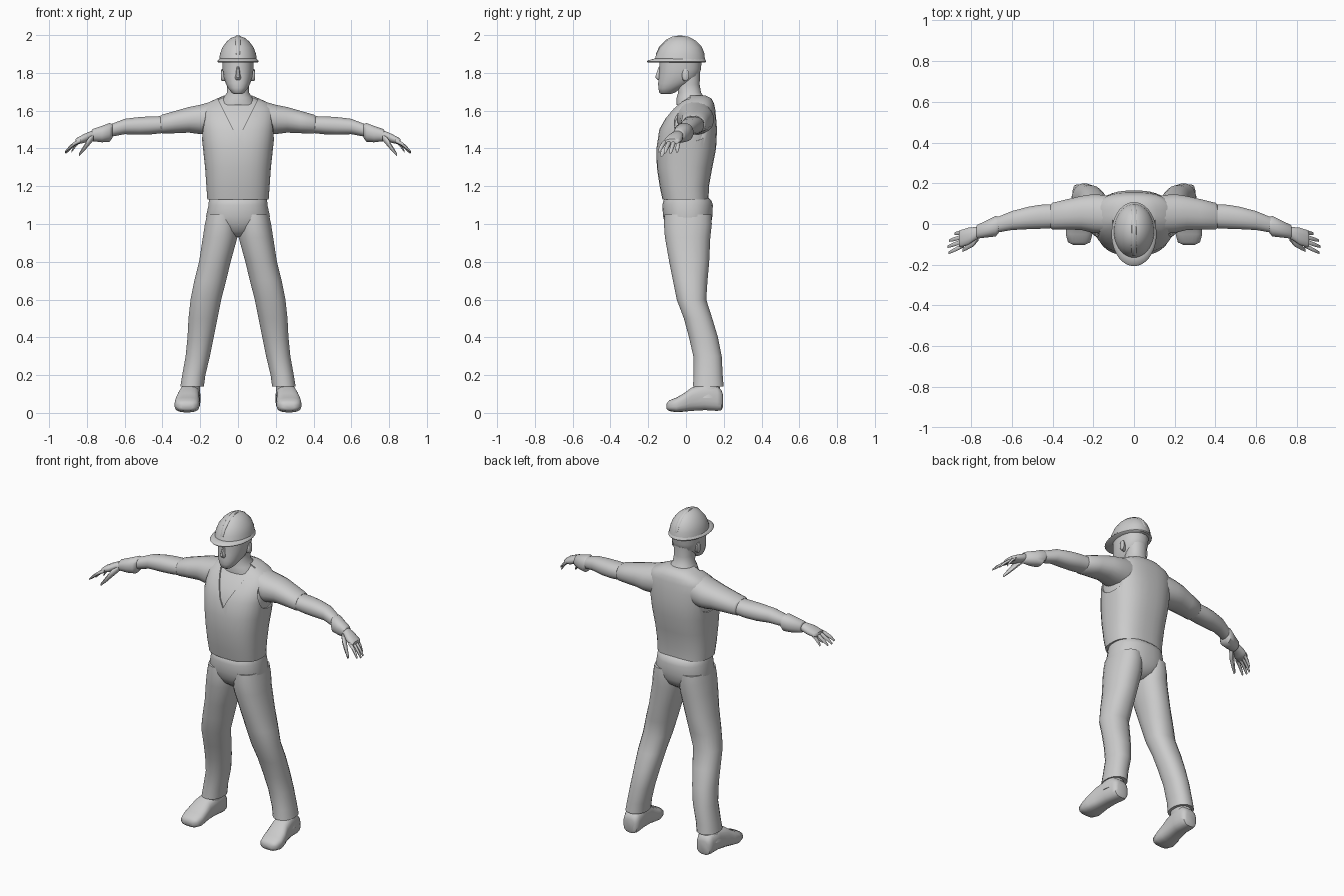
import bpy, bmesh, math

grey = bpy.data.materials.new("plain grey")
grey.diffuse_color = (0.6, 0.6, 0.6, 1)


def power(v, e):
    return math.copysign(abs(v) ** e, v)


def loft(name, axis, sections, n=20, e=0.9, mirror=False):
    """Skin rounded sections (position, a0, a1, b0, b1) strung along one axis."""
    bm = bmesh.new()
    rings = []
    for t, a0, a1, b0, b1 in sections:
        ring = []
        for i in range(n):
            w = 2 * math.pi * (i + 0.5) / n
            p = [(a0 + a1) / 2 + (a1 - a0) / 2 * power(math.cos(w), e),
                 (b0 + b1) / 2 + (b1 - b0) / 2 * power(math.sin(w), e)]
            p.insert(axis, t)
            ring.append(bm.verts.new(p))
        rings.append(ring)
    for r, s in zip(rings, rings[1:]):
        for i in range(n):
            j = (i + 1) % n
            bm.faces.new((r[i], r[j], s[j], s[i]))
    bm.faces.new(rings[0])
    bm.faces.new(rings[-1])
    bmesh.ops.recalc_face_normals(bm, faces=bm.faces)
    me = bpy.data.meshes.new(name)
    bm.to_mesh(me)
    bm.free()
    me.materials.append(grey)
    ob = bpy.data.objects.new(name, me)
    bpy.context.collection.objects.link(ob)
    if mirror:
        ob.modifiers.new("mirror", 'MIRROR')
    return ob


def upright(name, rows, **k):
    """Symmetric loft along z from rows (z, half width, y front, y back)."""
    return loft(name, 2, [(z, -w, w, f, b) for z, w, f, b in rows], **k)


def cut(target, cutter):
    m = target.modifiers.new("cut", 'BOOLEAN')
    m.operation, m.object, m.solver = 'DIFFERENCE', cutter, 'EXACT'
    bpy.context.view_layer.objects.active = target
    bpy.ops.object.modifier_apply(modifier=m.name)
    bpy.data.objects.remove(cutter)


# Vest over a slightly smaller shirt
body = [(1.13, .163, -.125, .12), (1.2, .168, -.14, .122), (1.3, .175, -.155, .14),
        (1.4, .186, -.157, .16), (1.5, .197, -.142, .165), (1.56, .2, -.11, .16),
        (1.61, .195, -.07, .155), (1.64, .165, -.04, .148), (1.665, .11, -.02, .135),
        (1.68, .075, -.01, .105)]
vest = upright("vest", body, n=32, e=.78)
upright("shirt", [(z - .003, w - .007, f + .007, b - .007) for z, w, f, b in body[1:]],
        n=32, e=.78)

# Neckline notch and armholes cut from the vest
bm = bmesh.new()
tri = [bm.verts.new(p) for p in ((-.125, -.3, 1.7), (.125, -.3, 1.7), (0, -.3, 1.45))]
face = bm.faces.new(tri)
out = bmesh.ops.extrude_face_region(bm, geom=[face])
bmesh.ops.translate(bm, vec=(0, .32, 0),
                    verts=[g for g in out["geom"] if isinstance(g, bmesh.types.BMVert)])
bmesh.ops.recalc_face_normals(bm, faces=bm.faces)
me = bpy.data.meshes.new("neck_cutter")
bm.to_mesh(me)
bm.free()
notch = bpy.data.objects.new("neck_cutter", me)
bpy.context.collection.objects.link(notch)
cut(vest, notch)
for s in (-1, 1):
    cut(vest, loft("arm_cutter", 0, [(s * .172, -.06, .13, 1.44, 1.63),
                                     (s * .3, -.1, .16, 1.42, 1.66)]))

# Sleeves, forearms and cuffs
loft("sleeve", 0, [(.12, -.05, .14, 1.47, 1.655), (.2, -.045, .148, 1.475, 1.632),
                   (.26, -.03, .138, 1.483, 1.62), (.33, -.028, .122, 1.48, 1.6),
                   (.4, -.028, .105, 1.478, 1.58), (.41, -.02, .095, 1.485, 1.573)],
     mirror=True)
loft("forearm", 0, [(.38, -.02, .098, 1.483, 1.572), (.46, -.024, .095, 1.474, 1.57),
                    (.52, -.026, .085, 1.472, 1.567), (.6, -.03, .064, 1.475, 1.557),
                    (.67, -.042, .035, 1.462, 1.53), (.73, -.058, .012, 1.452, 1.51)],
     mirror=True)
loft("cuff", 0, [(.665, -.045, .035, 1.455, 1.53), (.68, -.062, .04, 1.435, 1.535),
                 (.72, -.066, .02, 1.432, 1.52), (.77, -.072, -.004, 1.438, 1.503),
                 (.775, -.066, -.012, 1.445, 1.495)], mirror=True)

# Hands
loft("palm", 0, [(.74, -.06, -.012, 1.45, 1.492), (.78, -.08, -.014, 1.443, 1.492),
                 (.815, -.105, -.017, 1.428, 1.477), (.85, -.115, -.028, 1.422, 1.458),
                 (.86, -.11, -.036, 1.424, 1.45)], n=12, mirror=True)
fingers = {"index": (-.104, -.142, .912, 1.385), "middle": (-.082, -.112, .917, 1.378),
           "ring": (-.06, -.082, .91, 1.377), "little": (-.038, -.048, .882, 1.382)}
for name, (y0, y1, x1, z1) in fingers.items():
    rows = []
    for t, r, lift in ((0, .011, 0), (.4, .011, .008), (.75, .01, .006), (1, .006, 0)):
        x, y, z = .835 + (x1 - .835) * t, y0 + (y1 - y0) * t, 1.44 + (z1 - 1.44) * t + lift
        rows.append((x, y - r, y + r, z - r, z + r))
    loft(name + "_finger", 0, rows, n=8, mirror=True)
loft("thumb", 0, [(.765, -.085, -.045, 1.442, 1.475), (.79, -.112, -.072, 1.412, 1.46),
                  (.82, -.128, -.1, 1.378, 1.412), (.842, -.138, -.12, 1.357, 1.375)],
     n=8, mirror=True)

# Trousers: hips plus mirrored legs
upright("hips", [(.93, .03, -.05, .07), (.96, .1, -.09, .115), (1.0, .16, -.112, .134),
                 (1.04, .17, -.122, .14), (1.1, .157, -.126, .143), (1.125, .155, -.12, .135),
                 (1.15, .145, -.1, .11)], n=28, e=.85)
loft("trouser_leg", 2, [(1.05, .01, .165, -.115, .135), (1.0, .0, .176, -.118, .138),
                        (.93, .002, .187, -.113, .13), (.8, .038, .207, -.09, .124),
                        (.7, .062, .232, -.07, .115), (.6, .088, .252, -.05, .108),
                        (.5, .108, .263, -.012, .14), (.4, .128, .268, .015, .17),
                        (.3, .148, .278, .038, .19), (.2, .172, .296, .04, .195),
                        (.14, .18, .306, .036, .2), (.142, .19, .295, .05, .19)],
     mirror=True)

# Shoes and ankles
loft("shoe", 1, [(-.102, .24, .3, .02, .05), (-.09, .215, .325, .01, .066),
                 (-.05, .204, .336, .003, .082), (-.01, .204, .332, .006, .105),
                 (.03, .205, .32, .01, .135), (.1, .2, .308, .014, .155),
                 (.165, .198, .302, .01, .145), (.188, .205, .295, .014, .12),
                 (.195, .22, .28, .03, .1)], e=.7, mirror=True)
loft("ankle", 2, [(.08, .208, .31, .03, .18), (.13, .2, .3, .045, .18),
                  (.2, .195, .285, .055, .175)], mirror=True)

# Neck and head
upright("neck", [(1.63, .1, -.05, .12), (1.67, .075, -.05, .1), (1.695, .06, -.042, .08),
                 (1.74, .057, -.05, .073), (1.8, .06, -.05, .075)])
upright("head", [(1.688, .022, -.13, -.08), (1.695, .034, -.142, -.06), (1.72, .053, -.147, -.02),
                 (1.745, .066, -.148, .03), (1.78, .077, -.144, .068), (1.82, .083, -.141, .08),
                 (1.88, .083, -.14, .085)], n=24)
upright("nose", [(1.762, .012, -.15, -.12), (1.775, .017, -.163, -.12),
                 (1.79, .013, -.161, -.12), (1.835, .007, -.144, -.12)], n=8)
loft("ear", 0, [(.065, -.022, .008, 1.755, 1.815), (.086, -.02, .016, 1.757, 1.822),
                (.09, -.014, .01, 1.765, 1.815)], n=12, mirror=True)

# Hard hat: brim, dome and centre ridge
upright("hat_brim", [(1.855, .106, -.203, .104), (1.86, .111, -.207, .108),
                     (1.866, .108, -.203, .105), (1.875, .099, -.17, .1)], n=32, e=1)
upright("hat_dome", [(1.866, .101, -.168, .102), (1.9, .096, -.157, .097),
                     (1.935, .083, -.14, .083), (1.965, .061, -.112, .056),
                     (1.985, .037, -.083, .025), (1.994, .012, -.05, -.01)], n=32, e=1)
loft("hat_ridge", 1, [(-.158, -.01, .01, 1.87, 1.905), (-.14, -.013, .013, 1.87, 1.943),
                      (-.105, -.017, .017, 1.88, 1.977), (-.07, -.02, .02, 1.88, 1.994),
                      (-.03, -.021, .021, 1.88, 2.0), (.015, -.02, .02, 1.88, 1.992),
                      (.055, -.017, .017, 1.88, 1.97), (.083, -.013, .013, 1.87, 1.94),
                      (.097, -.01, .01, 1.87, 1.905)], n=12, e=.6)

# Smooth shading with firm hems and seams
for ob in bpy.data.objects:
    ob.select_set(True)
    bpy.context.view_layer.objects.active = ob
bpy.ops.object.shade_smooth_by_angle(angle=math.radians(50))
